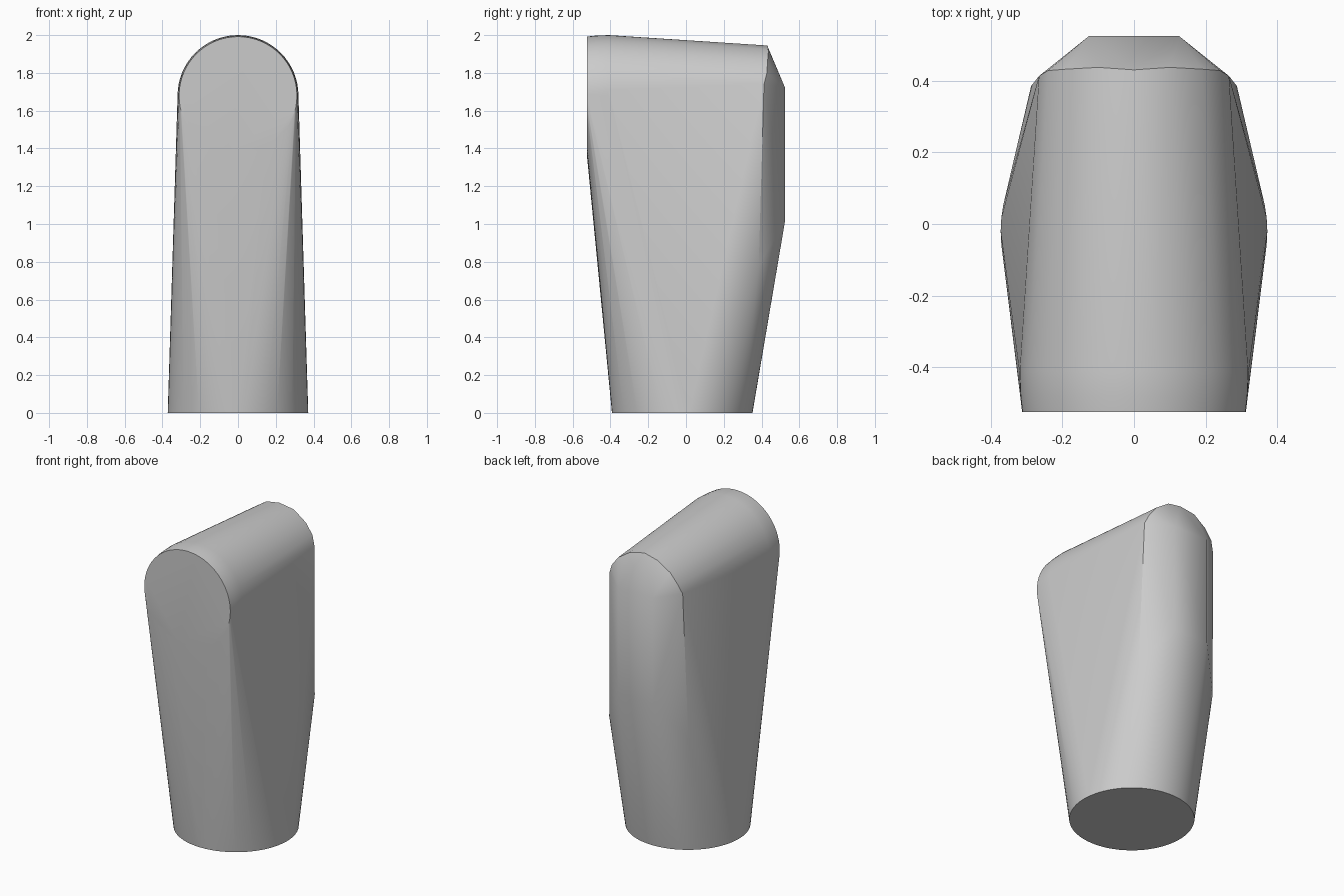
import bpy, bmesh, math

cube = bpy.data.objects.get("Cube")
if cube:
    bpy.data.objects.remove(cube, do_unlink=True)


def make_material(name, value):
    mat = bpy.data.materials.new(name)
    mat.use_nodes = True
    color = (value, value, value, 1)
    mat.diffuse_color = color
    mat.node_tree.nodes["Principled BSDF"].inputs["Base Color"].default_value = color
    return mat


def disc(center, radius, upright, count=64):
    """Points of a circle, standing to face y or lying flat."""
    x, y, z = center
    points = []
    for i in range(count):
        a = math.tau * i / count
        u, v = radius * math.cos(a), radius * math.sin(a)
        points.append((x + u, y, z + v) if upright else (x + u, y + v, z))
    return points


# Round foot, flat front disc and its softened rim
points = disc((0, -0.02, 0), 0.372, False)
points += disc((0, -0.525, 1.68), 0.312, True)
points += disc((0, -0.48, 1.68), 0.317, True)
points += disc((0, -0.41, 1.68), 0.32, True)

# Faceted back: crown, side edges and the raised flat panel
points.append((0, 0.43, 1.945))
for side in (-1, 1):
    for x, y, z in [(0.10, 0.437, 1.925), (0.19, 0.432, 1.865),
                    (0.24, 0.428, 1.80), (0.265, 0.413, 1.74),
                    (0.287, 0.385, 0.78),
                    (0.125, 0.525, 1.72), (0.125, 0.525, 1.02)]:
        points.append((side * x, y, z))

# Stretch one convex skin over all the outlines
bm = bmesh.new()
for p in points:
    bm.verts.new(p)
bmesh.ops.convex_hull(bm, input=bm.verts)
bmesh.ops.delete(bm, geom=[v for v in bm.verts if not v.link_faces], context='VERTS')
bmesh.ops.dissolve_limit(bm, angle_limit=math.radians(0.3), verts=bm.verts, edges=bm.edges)
bmesh.ops.recalc_face_normals(bm, faces=bm.faces)

mesh = bpy.data.meshes.new("tapered_body")
bm.to_mesh(mesh)
bm.free()
mesh.materials.append(make_material("plain grey", 0.6))
body = bpy.data.objects.new("tapered_body", mesh)
bpy.context.collection.objects.link(body)

bpy.ops.object.select_all(action='DESELECT')
body.select_set(True)
bpy.context.view_layer.objects.active = body
bpy.ops.object.shade_smooth_by_angle(angle=math.radians(30))
